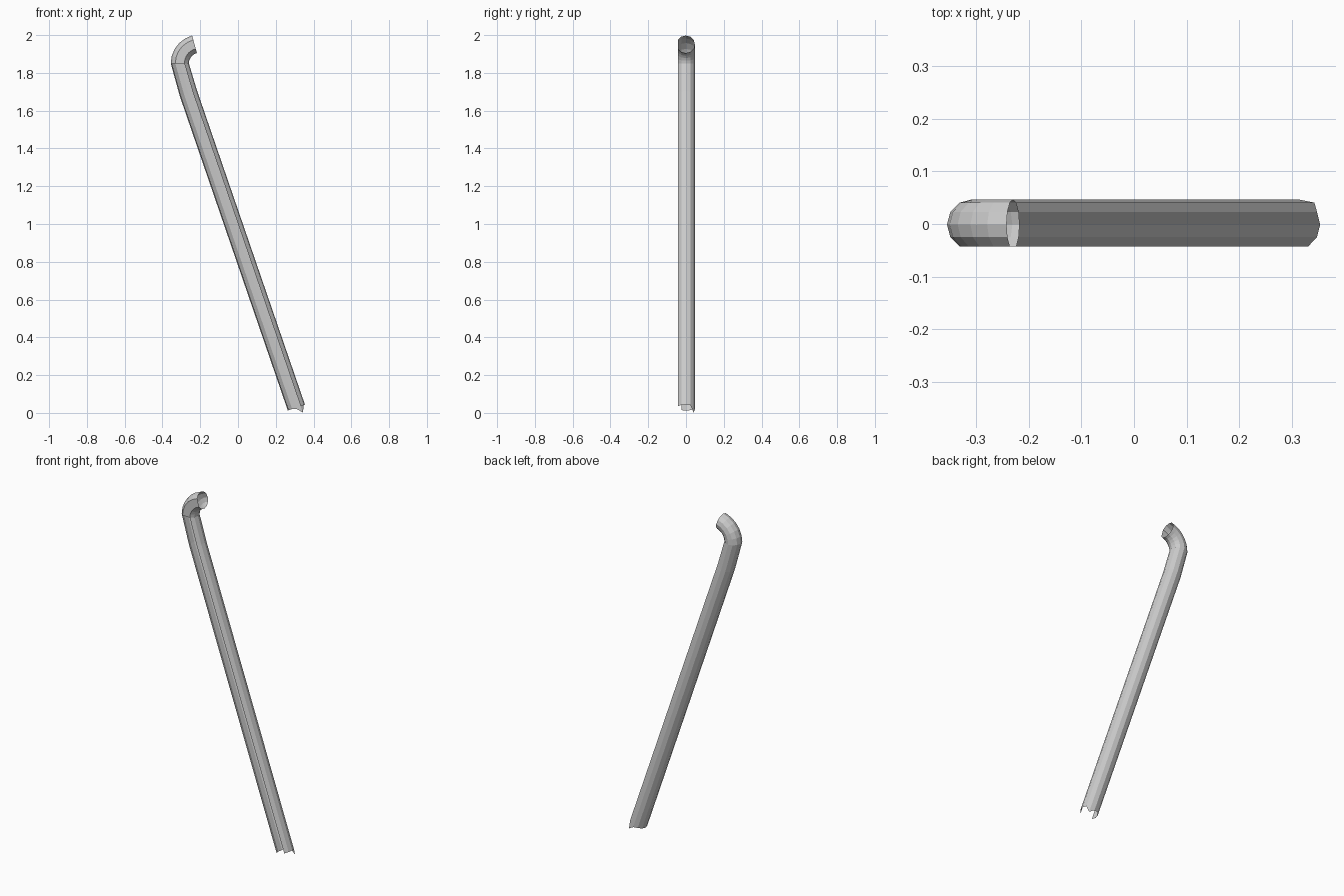
import bpy, bmesh
from math import sin, cos, radians

if "Cube" in bpy.data.objects:
    bpy.data.objects.remove(bpy.data.objects["Cube"])

R = 0.048                                   # pipe radius
Y_SHIFT = -0.001
# 12-sided section with one flat on the front side (270 deg corner left out)
ANGLES = [-60 + 30 * i for i in range(11)]  # -60 .. 240
SPLIT_FROM = ANGLES.index(210)              # split pipe is open from 210 to 300 deg


def ring(bm, x, z, tilt, extra=None):
    """Section at (x, z); tilt is degrees from vertical towards +x."""
    t = radians(tilt)
    out = []
    for a in ANGLES:
        u, v = R * cos(radians(a)), R * sin(radians(a))
        e = (extra or {}).get(a, 0.0)       # extra length past the lower end
        out.append(bm.verts.new((x + u * cos(t) - e * sin(t), v + Y_SHIFT,
                                 z - u * sin(t) - e * cos(t))))
    return out


def loft(name, stations, closed):
    bm = bmesh.new()
    rings = [ring(bm, *s) for s in stations]
    n = len(ANGLES)
    count = n if closed else SPLIT_FROM
    for a, b in zip(rings, rings[1:]):
        for i in range(count):
            j = (i + 1) % n
            bm.faces.new((a[i], a[j], b[j], b[i]))
    loose = [v for v in bm.verts if not v.link_faces]
    bmesh.ops.delete(bm, geom=loose, context='VERTS')
    me = bpy.data.meshes.new(name)
    bm.to_mesh(me)
    bm.free()
    ob = bpy.data.objects.new(name, me)
    bpy.context.collection.objects.link(ob)
    return ob


# Long split pipe, open along the front left, with a ragged lower end
BEND_X, BEND_Z = -0.308, 1.85
loft("split_pipe", [
    (0.309, 0.028, -19, {60: 0.036, 90: 0.008}),
    (-0.262, 1.69, -17),
    (BEND_X, BEND_Z, 0),
], closed=False)

# Closed elbow turning towards +x with an open mouth
BEND_R = 0.105
loft("pipe_elbow", [
    (BEND_X + BEND_R * (1 - cos(radians(t))), BEND_Z + BEND_R * sin(radians(t)), t)
    for t in (0, 15, 30, 45, 60, 75)
], closed=True)
